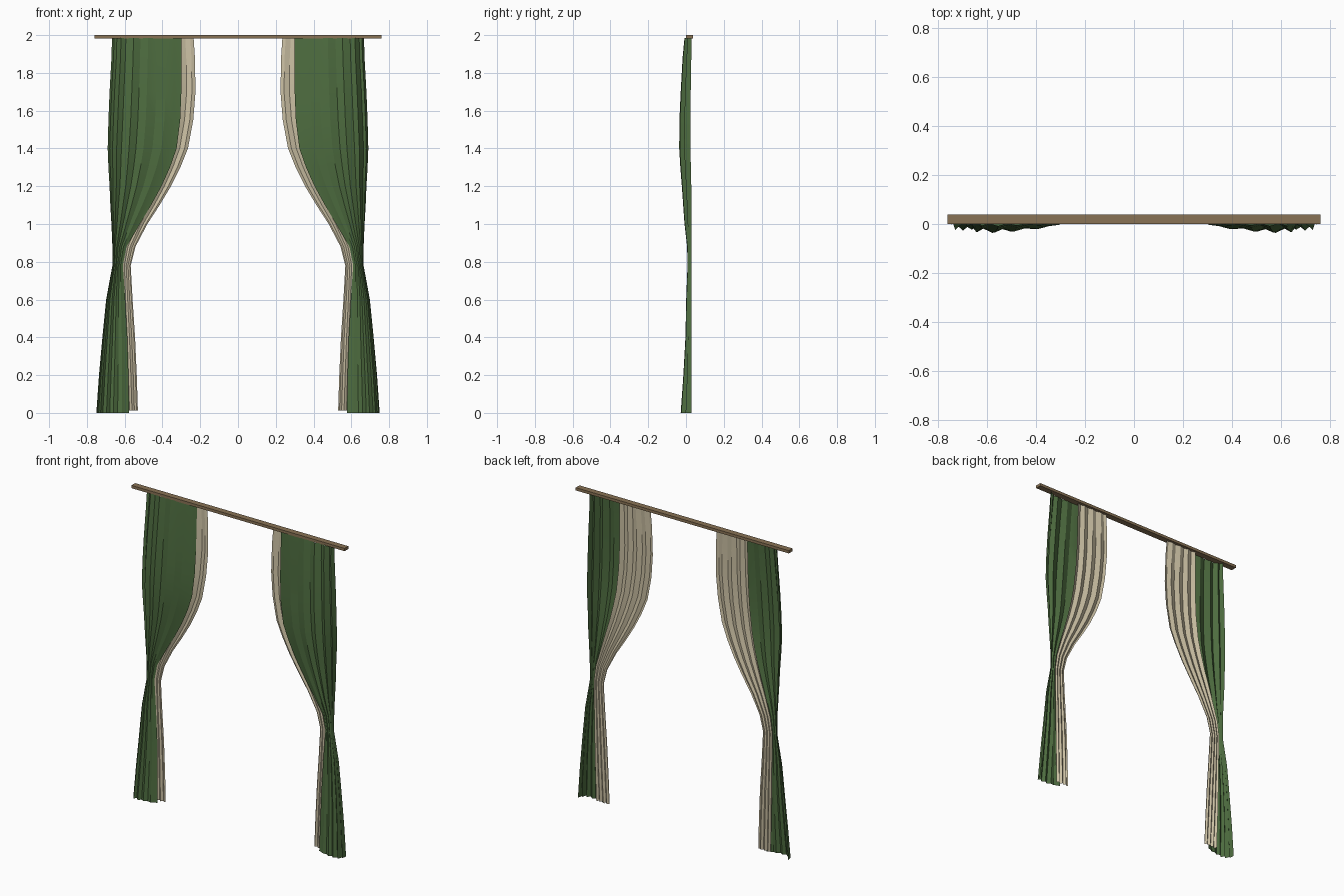
import bpy, bmesh

if "Cube" in bpy.data.objects:
    bpy.data.objects.remove(bpy.data.objects["Cube"])

def material(name, col):
    m = bpy.data.materials.new(name)
    m.diffuse_color = (*col, 1)
    m.use_nodes = True
    m.node_tree.nodes["Principled BSDF"].inputs["Base Color"].default_value = m.diffuse_color
    return m

green = material("green_cloth", (0.075, 0.15, 0.05))
cream = material("cream_lining", (0.60, 0.53, 0.37))
wood = material("wood", (0.25, 0.17, 0.09))

# Height, green outer, green inner, lining outer, lining inner, front y, back y
ROWS = [
    (1.985, -.667, -.300, -.457, -.235, -.008, .030),
    (1.88, -.670, -.300, -.458, -.228, -.018, .028),
    (1.70, -.680, -.300, -.460, -.225, -.028, .025),
    (1.55, -.686, -.306, -.468, -.237, -.035, .023),
    (1.40, -.690, -.325, -.485, -.265, -.036, .023),
    (1.30, -.686, -.360, -.505, -.305, -.030, .026),
    (1.20, -.680, -.405, -.530, -.355, -.022, .028),
    (1.10, -.676, -.460, -.560, -.415, -.015, .030),
    (1.00, -.670, -.520, -.590, -.480, -.008, .030),
    (0.88, -.665, -.590, -.625, -.543, .006, .030),
    (0.78, -.665, -.610, -.638, -.568, .008, .030),
    (0.60, -.698, -.597, -.635, -.558, .001, .030),
    (0.40, -.718, -.586, -.632, -.545, -.003, .030),
    (0.20, -.736, -.580, -.628, -.536, -.014, .030),
    (0.00, -.750, -.577, -.622, -.530, -.028, .030),
]

# Fold profiles: position across the cloth, depth from back (0) to front (1)
GREEN_FOLDS = [(0, 0), (.03, .55), (.07, .40), (.13, .95), (.20, .68), (.31, 1),
               (.41, .72), (.52, .92), (.65, .68), (.78, .74), (.90, .54), (1, .46)]
CREAM_FOLDS = [(0, .08), (.12, .34), (.25, .12), (.38, .35), (.52, .12),
               (.66, .32), (.80, .10), (.92, .28), (1, .16)]

def curtain(name, folds, outer, inner, mat, bottom):
    bm = bmesh.new()
    grid = []
    for r in ROWS:
        z, front, back = max(r[0], bottom), r[5], r[6]
        grid.append([bm.verts.new((r[outer] + (r[inner] - r[outer]) * u,
                                   back + (front - back) * d, z)) for u, d in folds])
    for a, b in zip(grid, grid[1:]):
        for i in range(len(folds) - 1):
            bm.faces.new((a[i], b[i], b[i + 1], a[i + 1]))
    me = bpy.data.meshes.new(name)
    bm.to_mesh(me)
    bm.free()
    ob = bpy.data.objects.new(name, me)
    bpy.context.collection.objects.link(ob)
    me.materials.append(mat)
    ob.modifiers.new("Mirror", 'MIRROR').use_mirror_merge = False
    bpy.ops.object.select_all(action='DESELECT')
    ob.select_set(True)
    bpy.context.view_layer.objects.active = ob
    bpy.ops.object.shade_smooth_by_angle(angle=0.3)
    return ob

# Pair of green curtains and their cream linings
curtain("curtains", GREEN_FOLDS, 1, 2, green, 0.0)
curtain("curtain_linings", CREAM_FOLDS, 3, 4, cream, 0.012)

# Rail
bpy.ops.mesh.primitive_cube_add(size=1, location=(0, 0.019, 1.991))
rail = bpy.context.object
rail.name = "rail"
rail.scale = (1.52, 0.038, 0.018)
bpy.ops.object.transform_apply(location=False, rotation=False, scale=True)
rail.data.materials.append(wood)
